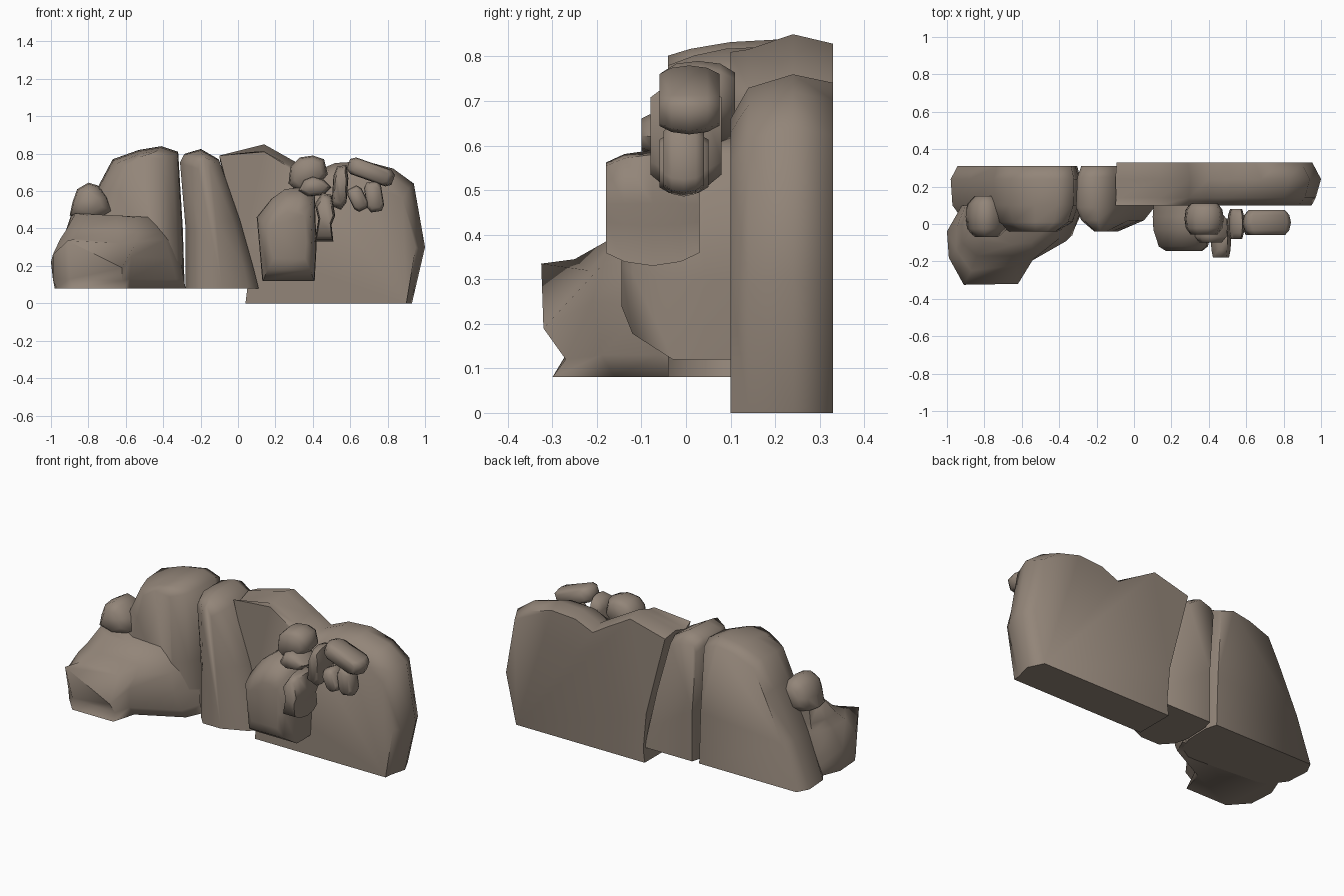
import bpy, bmesh, math
from mathutils import Vector

if "Cube" in bpy.data.objects:
    bpy.data.objects.remove(bpy.data.objects["Cube"], do_unlink=True)

# One brown stone colour for everything
stone = bpy.data.materials.new("brown_stone")
stone.use_nodes = True
colour = (0.29, 0.235, 0.19, 1)
stone.diffuse_color = colour
stone.node_tree.nodes["Principled BSDF"].inputs["Base Color"].default_value = colour


def loft(name, rings):
    """Skin a list of equal-length rings, cap both ends and smooth it."""
    bm = bmesh.new()
    loops = [[bm.verts.new(p) for p in ring] for ring in rings]
    count = len(loops[0])
    for low, high in zip(loops, loops[1:]):
        for i in range(count):
            j = (i + 1) % count
            bm.faces.new((low[i], low[j], high[j], high[i]))
    bm.faces.new(loops[0])
    bm.faces.new(loops[-1])
    bmesh.ops.recalc_face_normals(bm, faces=bm.faces)
    mesh = bpy.data.meshes.new(name)
    bm.to_mesh(mesh)
    bm.free()
    mesh.materials.append(stone)
    obj = bpy.data.objects.new(name, mesh)
    bpy.context.collection.objects.link(obj)
    bpy.ops.object.select_all(action="DESELECT")
    obj.select_set(True)
    bpy.context.view_layer.objects.active = obj
    bpy.ops.object.shade_smooth_by_angle(angle=math.radians(68))


def slab(name, outline, layers, anchor, face=()):
    """Front outline (x, z) repeated at each (y, x scale, z scale) about an anchor,
    optionally closed by a separate front face ring."""
    ax, az = anchor
    rings = [[(ax + (x - ax) * sx, y, az + (z - az) * sz) for x, z in outline]
             for y, sx, sz in layers]
    if face:
        rings.append(face)
    loft(name, rings)


def pebble(name, outline, front, back, taper=0.66):
    """Small rounded stone narrowing to the front and back."""
    cx = sum(p[0] for p in outline) / len(outline)
    cz = sum(p[1] for p in outline) / len(outline)
    depth = back - front
    layers = [(front + depth * t, s, s)
              for t, s in ((0, taper), (0.2, 0.93), (0.5, 1), (0.8, 0.93), (1, taper))]
    slab(name, outline, layers, (cx, cz))


def bar(name, start, end, half, front, back):
    """Stubby eight-sided stone lying between two (x, z) points."""
    a, b = Vector(start), Vector(end)
    along = (b - a).normalized() * half * 0.6
    side = Vector((-along.y, along.x)).normalized() * half
    outline = [a + side * 0.6, a + along + side, b - along + side, b + side * 0.6,
               b - side * 0.6, b - along - side, a + along - side, a - side * 0.6]
    pebble(name, [tuple(p) for p in outline], front, back, 0.75)


# Three upright slabs forming the wall
wide_face = [(.04, 0), (.9, 0), (.95, .3), (.88, .56), (.79, .63), (.66, .66),
             (.52, .66), (.4, .63), (.3, .71), (.14, .81), (-.1, .79), (.03, .3),
             (.05, .08)]
slab("wide_wall_slab",
     [(.04, 0), (.93, 0), (1, .3), (.94, .64), (.83, .72), (.68, .76), (.52, .75),
      (.4, .7), (.3, .76), (.14, .85), (-.1, .79), (.03, .3), (.05, .08)],
     [(.33, .95, .975), (.24, 1, 1), (.14, .97, .96)], (.05, 0),
     [(x, .1, z) for x, z in wide_face])
slab("middle_wall_slab",
     [(-.28, .08), (.11, .08), (.08, .2), (.01, .45), (-.1, .77), (-.2, .825),
      (-.29, .8), (-.31, .76), (-.28, .4)],
     [(.31, .8, .96), (.25, .95, 1), (.09, 1, .99), (.02, .8, .97), (-.04, .3, .94)],
     (-.17, .08))
slab("left_wall_slab",
     [(-.98, .08), (-.285, .08), (-.295, .4), (-.32, .81), (-.41, .84), (-.53, .82),
      (-.67, .77), (-.75, .62), (-.88, .35)],
     [(.31, .92, .96), (.24, 1, 1), (.1, .98, .99), (.01, .84, .97), (-.04, .5, .95)],
     (-.52, .08))

# Stepped outcrop at the front: foot, undercut, tilted ridge, ledge, shoulder, top
loft("front_outcrop", [
    [(-.98, -.05, .08), (-.97, -.2, .08), (-.88, -.3, .08), (-.61, -.3, .08),
     (-.57, -.16, .08), (-.32, -.03, .08), (-.28, .06, .08), (-.92, .1, .08)],
    [(-.99, -.05, .13), (-.99, -.18, .13), (-.9, -.27, .13), (-.62, -.27, .12),
     (-.58, -.19, .13), (-.33, -.06, .13), (-.29, .06, .13), (-.92, .1, .13)],
    [(-1, -.04, .22), (-.99, -.18, .26), (-.91, -.325, .335), (-.62, -.32, .19),
     (-.57, -.21, .25), (-.36, -.09, .24), (-.3, .07, .2), (-.92, .1, .2)],
    [(-.95, -.02, .34), (-.95, -.14, .345), (-.87, -.25, .345), (-.63, -.22, .32),
     (-.54, -.19, .33), (-.39, -.07, .34), (-.34, .08, .33), (-.9, .1, .34)],
    [(-.92, 0, .39), (-.92, -.1, .39), (-.84, -.17, .39), (-.64, -.17, .39),
     (-.54, -.16, .38), (-.41, -.05, .38), (-.37, .08, .38), (-.89, .1, .39)],
    [(-.89, .03, .48), (-.87, -.05, .48), (-.8, -.1, .47), (-.65, -.11, .47),
     (-.55, -.1, .46), (-.47, -.03, .46), (-.44, .08, .45), (-.88, .1, .48)],
])
pebble("outcrop_boulder",
       [(-.9, .47), (-.885, .54), (-.86, .61), (-.8, .645), (-.75, .63), (-.7, .57),
        (-.67, .49), (-.78, .43)], -.07, .15, .55)

# Block standing against the wide slab
slab("leaning_block",
     [(.13, .12), (.41, .12), (.42, .3), (.41, .58), (.34, .62), (.25, .61),
      (.18, .56), (.1, .46)],
     [(.11, .97, 1), (.04, 1, 1), (-.03, .98, 1), (-.12, .82, .76), (-.145, .6, .5)],
     (.28, .36))

# Loose stones piled on the block and wall
pebble("top_stone", [(.27, .64), (.28, .73), (.33, .78), (.4, .79), (.46, .77),
                     (.48, .69), (.43, .63), (.33, .59)], -.055, .11, .7)
pebble("wedge_stone", [(.32, .6), (.35, .66), (.4, .68), (.46, .66), (.5, .62),
                       (.46, .58), (.37, .57)], -.1, .06)
pebble("hanging_stone", [(.41, .33), (.43, .45), (.41, .53), (.45, .59), (.5, .58),
                         (.52, .47), (.5, .42), (.51, .33)], -.18, .03, .78)
pebble("finger_stone", [(.5, .52), (.51, .68), (.53, .73), (.58, .74), (.59, .67),
                        (.58, .54), (.55, .5)], -.08, .08, .72)
bar("long_bar_stone", (.59, .745), (.83, .66), .047, -.06, .075)
bar("short_bar_stone", (.61, .62), (.67, .5), .042, -.06, .05)
bar("end_bar_stone", (.715, .65), (.74, .49), .046, -.05, .04)
